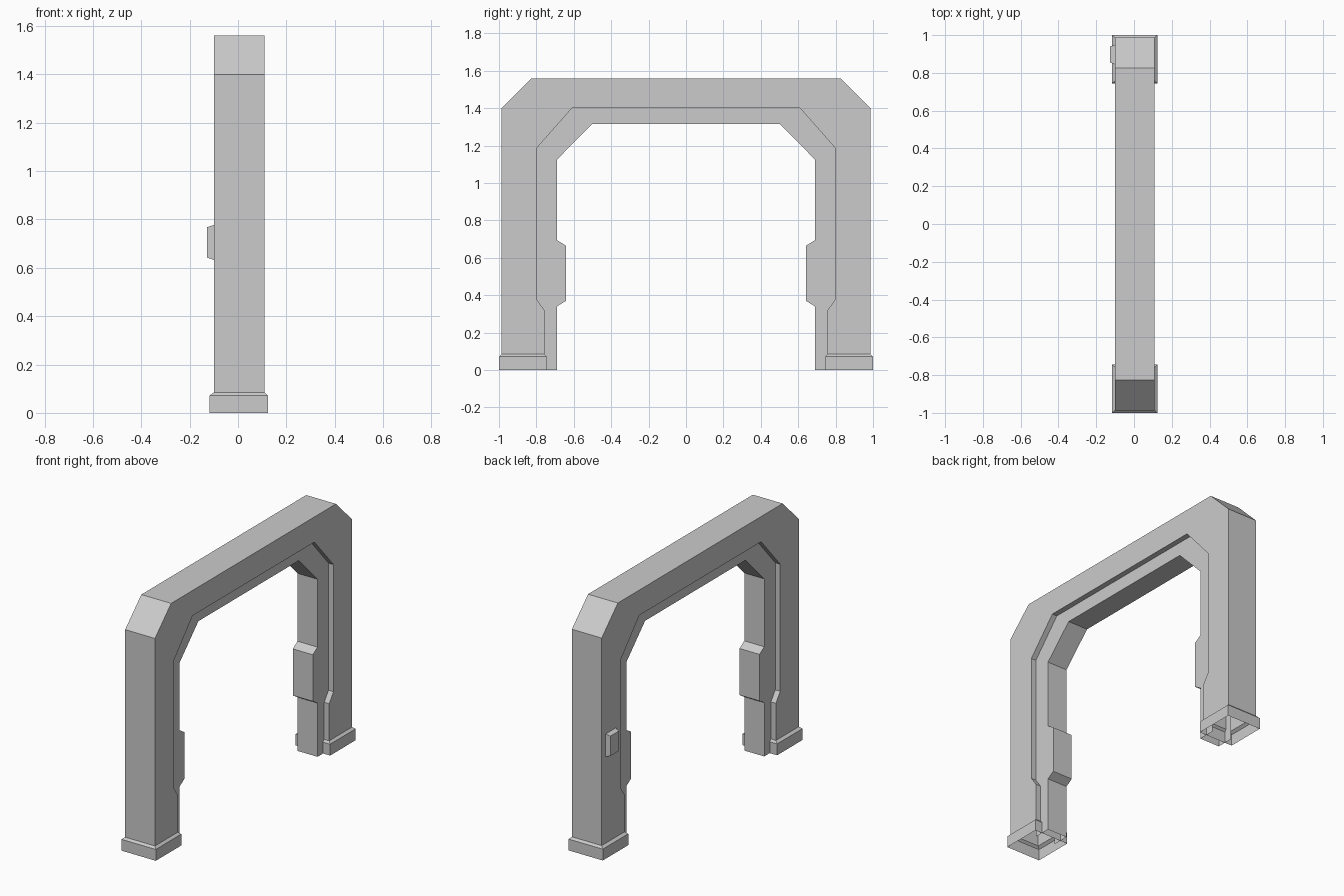
import bpy
import bmesh

cube = bpy.data.objects.get("Cube")
if cube:
    bpy.data.objects.remove(cube, do_unlink=True)

grey = bpy.data.materials.new("plain grey")
grey.use_nodes = True
colour = (0.6, 0.6, 0.6, 1)
grey.diffuse_color = colour
grey.node_tree.nodes["Principled BSDF"].inputs["Base Color"].default_value = colour

MID_X = 0.0045      # the frame sits slightly off centre
HALF_X = 0.1045     # half depth of the outer frame


def finish(name, bm):
    bmesh.ops.recalc_face_normals(bm, faces=bm.faces)
    mesh = bpy.data.meshes.new(name)
    bm.to_mesh(mesh)
    bm.free()
    mesh.materials.append(grey)
    obj = bpy.data.objects.new(name, mesh)
    bpy.context.collection.objects.link(obj)
    return obj


def mirrored(half):
    return half + [(-y, z) for y, z in reversed(half)]


def arch(name, outer_half, inner_half, half_x, back=True):
    """Extrude an arch outline along x, leaving the feet open."""
    outer, inner = mirrored(outer_half), mirrored(inner_half)
    bm = bmesh.new()
    rows = []
    for x in (MID_X - half_x, MID_X + half_x):
        rows.append([[bm.verts.new((x, y, z)) for y, z in path]
                     for path in (outer, inner)])
        bm.faces.new(rows[-1][0] + rows[-1][1][::-1])
    for k in ((0, 1) if back else (1,)):
        a, b = rows[0][k], rows[1][k]
        for i in range(len(a) - 1):
            bm.faces.new((a[i], a[i + 1], b[i + 1], b[i]))
    return finish(name, bm)


def loft(name, rings, cap=False):
    """Join rings of points with quads, optionally closing the last one."""
    bm = bmesh.new()
    loops = [[bm.verts.new(p) for p in ring] for ring in rings]
    for a, b in zip(loops, loops[1:]):
        for i in range(4):
            j = (i + 1) % 4
            bm.faces.new((a[i], a[j], b[j], b[i]))
    if cap:
        bm.faces.new(loops[-1])
    return finish(name, bm)


def corners(a0, a1, b0, b1):
    return [(a0, b0), (a1, b0), (a1, b1), (a0, b1)]


# Outer frame: chamfered portal with widened feet
step = [(0.80, 0.38), (0.80, 1.185), (0.61, 1.40)]
arch("outer_frame",
     [(0.987, 0.085), (0.987, 1.40), (0.825, 1.56)],
     [(0.757, 0.085), (0.757, 0.32)] + step, HALF_X)

# Inner frame: recessed lining with a raised guard on each leg
arch("inner_frame",
     [(0.80, 0.0)] + step,
     [(0.69, 0.0), (0.69, 0.34), (0.642, 0.37), (0.642, 0.665),
      (0.69, 0.695), (0.69, 1.125), (0.503, 1.315)], 0.07, back=False)

# Plinths: hollow collars with a chamfered top edge
for name, side in (("front_plinth", -1), ("back_plinth", 1)):
    foot = corners(-0.117, 0.124, 0.745, 1.0)
    top = corners(MID_X - HALF_X, MID_X + HALF_X, 0.757, 0.987)
    loft(name, [[(x, side * y, z) for x, y in ring]
                for ring, z in ((foot, 0), (foot, 0.072), (top, 0.085))])

# Control box: small tapered block on the back leg
loft("control_box",
     [[(-0.1, y, z) for y, z in corners(0.845, 0.947, 0.633, 0.777)],
      [(-0.128, y, z) for y, z in corners(0.855, 0.94, 0.642, 0.768)]], cap=True)
